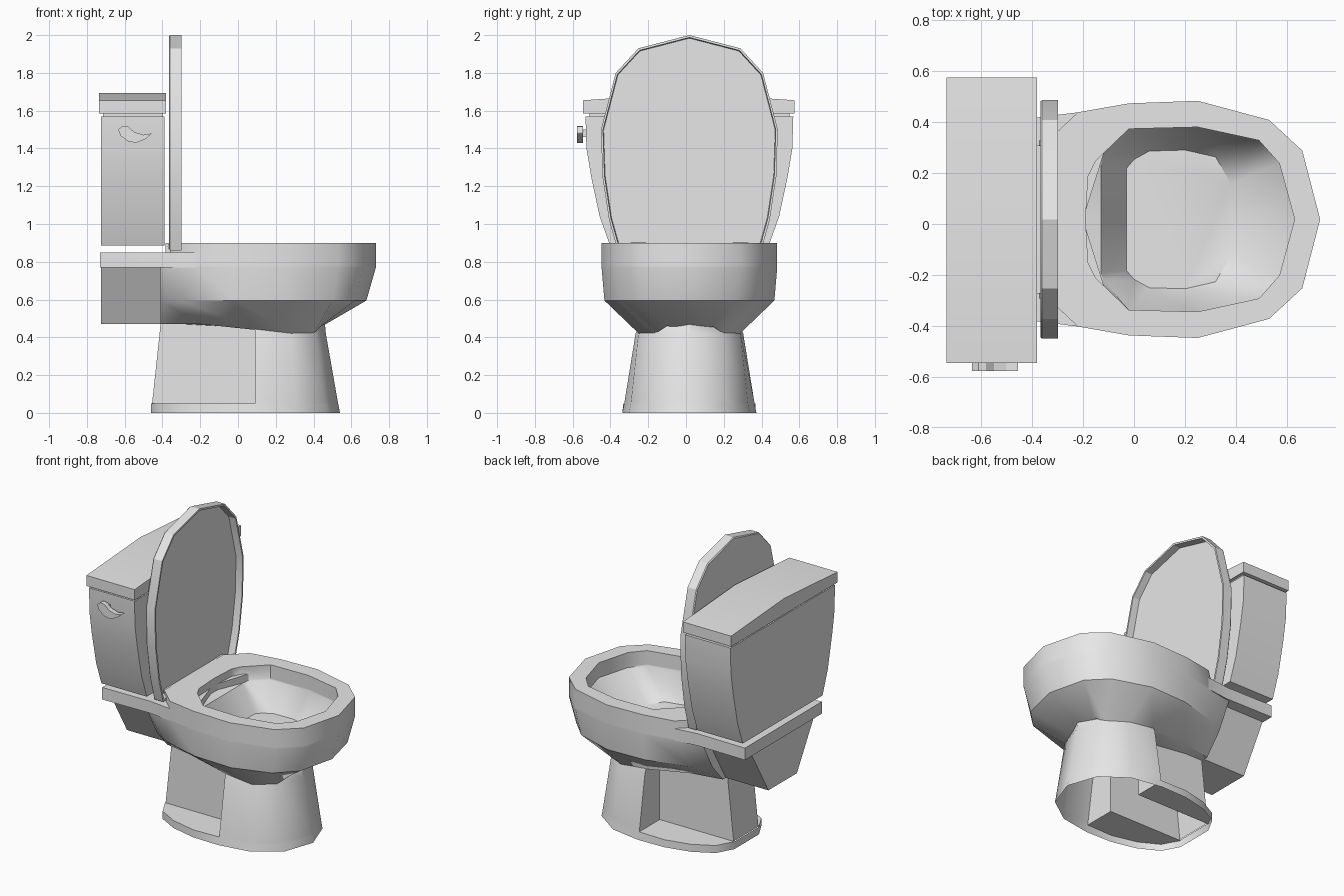
import bpy, bmesh, math

if "Cube" in bpy.data.objects:
    bpy.data.objects.remove(bpy.data.objects["Cube"])

MID = 0.018  # y of the symmetry plane

porcelain = bpy.data.materials.new("white_porcelain")
porcelain.use_nodes = True
colour = (0.8, 0.8, 0.8, 1)
porcelain.diffuse_color = colour
porcelain.node_tree.nodes["Principled BSDF"].inputs["Base Color"].default_value = colour


def loft(name, rings, caps=True, angle=25):
    """Skin a stack of closed rings with equal point counts."""
    bm = bmesh.new()
    loops = [[bm.verts.new(p) for p in ring] for ring in rings]
    for a, b in zip(loops, loops[1:]):
        for i in range(len(a)):
            j = (i + 1) % len(a)
            bm.faces.new((a[i], a[j], b[j], b[i]))
    if caps:
        bm.faces.new(loops[0])
        bm.faces.new(loops[-1])
    bmesh.ops.recalc_face_normals(bm, faces=bm.faces)
    mesh = bpy.data.meshes.new(name)
    bm.to_mesh(mesh)
    bm.free()
    obj = bpy.data.objects.new(name, mesh)
    bpy.context.collection.objects.link(obj)
    mesh.materials.append(porcelain)
    bpy.ops.object.select_all(action='DESELECT')
    obj.select_set(True)
    bpy.context.view_layer.objects.active = obj
    bpy.ops.object.shade_smooth_by_angle(angle=math.radians(angle))
    return obj


def ring(half, z):
    """Mirror a half outline (x, y, optional drop) from back centre to front centre."""
    whole = half + [(x, -y, *drop) for x, y, *drop in half[-2:0:-1]]
    return [(x, y + MID, z - sum(drop)) for x, y, *drop in whole]


def rect(x0, x1, half_y, z):
    return [(x0, MID - half_y, z), (x1, MID - half_y, z),
            (x1, MID + half_y, z), (x0, MID + half_y, z)]


def slab_x(name, profile, x0, x1):
    """Extrude a (y, z) profile along x."""
    return loft(name, [[(x, y, z) for y, z in profile] for x in (x0, x1)])


def box(name, lo, hi):
    profile = [(lo[1], lo[2]), (hi[1], lo[2]), (hi[1], hi[2]), (lo[1], hi[2])]
    return slab_x(name, profile, lo[0], hi[0])


# Bowl: outside from the foot up, over the rim and down the inside
sides = [(-0.02, 0.455), (0.25, 0.465), (0.53, 0.39), (0.66, 0.27), (0.73, 0)]
rim = [(-0.38, 0), (-0.38, 0.27), (-0.22, 0.42)] + sides
belly = [(-0.41, 0), (-0.41, 0.385), (-0.22, 0.42)] + sides
waist = [(-0.41, 0), (-0.41, 0.29), (-0.3, 0.365), (-0.02, 0.44),
         (0.25, 0.45), (0.5, 0.37), (0.62, 0.25), (0.68, 0)]
under = [(-0.41, 0), (-0.41, 0.18), (-0.2, 0.22), (0.09, 0.27, 0.03),
         (0.28, 0.268, 0.05), (0.4, 0.18, 0.05), (0.44, 0.12, 0.01), (0.465, 0)]
mouth = [(-0.19, 0), (-0.18, 0.17), (-0.15, 0.23), (-0.02, 0.355),
         (0.25, 0.362), (0.49, 0.31), (0.57, 0.22), (0.63, 0)]
ledge = [(-0.13, 0), (-0.13, 0.21), (-0.12, 0.24)] + mouth[3:]
basin = [(-0.03, 0), (-0.03, 0.2), (0, 0.235), (0.06, 0.268),
         (0.2, 0.272), (0.32, 0.245), (0.38, 0.14), (0.39, 0)]
loft("bowl", [ring(under, 0.47), ring(waist, 0.595), ring(belly, 0.77), ring(rim, 0.78),
              ring(rim, 0.9), ring(mouth, 0.9), ring(mouth, 0.81),
              ring(ledge, 0.8), ring(basin, 0.63)], angle=38)

# Deck under the tank, and its tapered support
deck = [(-0.73, 0), (-0.73, 0.405), (-0.38, 0.4), (-0.22, 0.42), (-0.06, 0.445), (-0.2, 0)]
loft("tank_deck", [ring(deck, 0.77), ring(deck, 0.85)])
loft("deck_support", [rect(-0.725, -0.41, 0.15, 0.47), rect(-0.725, -0.41, 0.325, 0.77)])

# Pedestal: hollow shell with a deep recess in each side, standing on a low foot
front_low = [(0.09, 0.345), (0.3, 0.31), (0.46, 0.2), (0.53, 0)]
front_top = [(0.09, 0.285), (0.28, 0.27), (0.41, 0.18), (0.465, 0)]
front_neck = [(0.09, 0.26), (0.26, 0.25), (0.39, 0.16), (0.46, 0)]


def shell_ring(back, front, z):
    return ring([(back, 0), (back, 0.13), (0.09, 0.13)] + front, z)


loft("pedestal", [shell_ring(-0.455, front_low, 0.05), shell_ring(-0.415, front_top, 0.42),
                  shell_ring(-0.41, front_neck, 0.475)], caps=False, angle=38)
foot_back = [(-0.46, 0), (-0.46, 0.13), (-0.4, 0.24), (-0.27, 0.31), (-0.1, 0.35)]
foot_low = foot_back + [(0.09, 0.355), (0.3, 0.32), (0.47, 0.2), (0.54, 0)]
loft("pedestal_foot", [ring(foot_low, 0), ring(foot_back + front_low, 0.05)],
     caps=False, angle=38)
floor = foot_back[1:] + [(0.09, 0.345), (0.09, 0.13)]
for side, s in (("right", -1), ("left", 1)):
    loft(side + "_recess_floor", [[(x, MID + s * y, z) for x, y in floor] for z in (0.045, 0.05)])

# Tank, neck and ridged cover
tank_half = [(0.42, 0.885), (0.475, 1.04), (0.52, 1.25), (0.545, 1.4), (0.55, 1.57)]
tank = [(MID + y, z) for y, z in tank_half] + [(MID - y, z) for y, z in reversed(tank_half)]
slab_x("tank", tank, -0.725, -0.39)
box("tank_neck", (-0.715, MID - 0.53, 1.56), (-0.4, MID + 0.53, 1.6))
cover = [(-0.545, 1.585), (0.575, 1.585), (0.575, 1.655), (MID, 1.693), (-0.545, 1.655)]
slab_x("tank_cover", cover, -0.735, -0.38)

# Raised seat lid: a shallow dish opening towards the bowl
lid_half = [(0.38, 0.86), (0.425, 1.02), (0.46, 1.25), (0.468, 1.5), (0.39, 1.8), (0.27, 1.93)]
lid = lid_half + [(0, 2.0)] + [(-y, z) for y, z in reversed(lid_half)]


def lid_ring(x, scale):
    return [(x, MID + y * scale, 1.45 + (z - 1.45) * scale) for y, z in lid]


loft("seat_lid", [lid_ring(-0.366, 0.99), lid_ring(-0.36, 1), lid_ring(-0.298, 1),
                  lid_ring(-0.298, 0.977), lid_ring(-0.345, 0.97)])

# Hinges
for side, y in (("right", MID - 0.27), ("left", MID + 0.27)):
    box(side + "_hinge_block", (-0.385, y - 0.02, 0.85), (-0.3, y + 0.02, 0.9))
    pin = [(0.022 * math.cos(a * math.pi / 6) - 0.35, 0.022 * math.sin(a * math.pi / 6) + 0.882)
           for a in range(12)]
    loft(side + "_hinge_pin", [[(x, y + d, z) for x, z in pin] for d in (-0.04, 0.04)])

# Flush handle
lever = [(-0.635, 1.5), (-0.61, 1.52), (-0.58, 1.515), (-0.55, 1.487), (-0.5, 1.472),
         (-0.455, 1.48), (-0.49, 1.45), (-0.54, 1.43), (-0.58, 1.437), (-0.62, 1.465)]
loft("flush_handle", [[(x, y, z) for x, z in lever] for y in (-0.577, -0.545)])
box("handle_stem", (-0.61, -0.56, 1.46), (-0.57, -0.5, 1.5))
